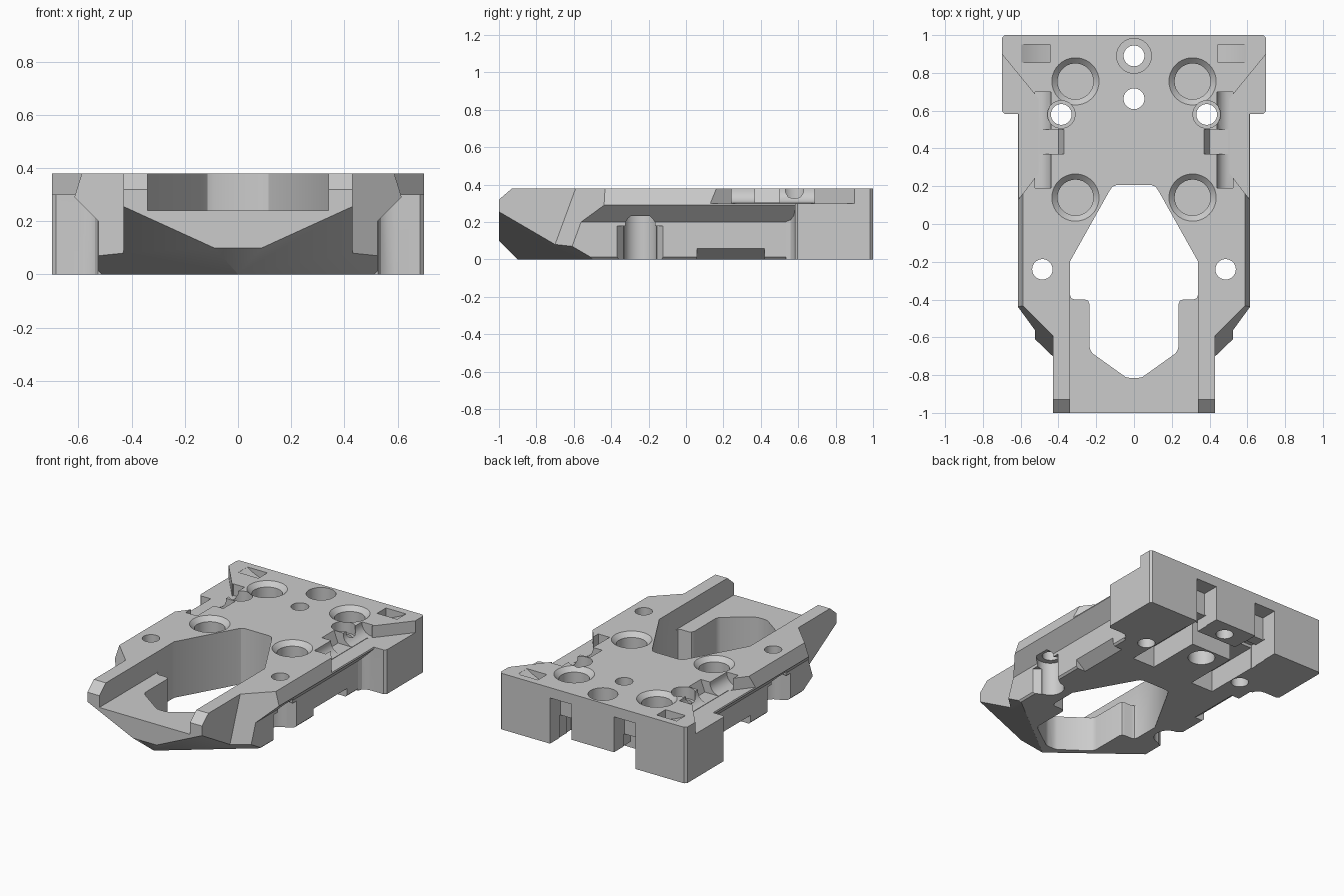
import bpy, bmesh, math

cube = bpy.data.objects.get("Cube")
if cube:
    bpy.data.objects.remove(cube, do_unlink=True)

grey = bpy.data.materials.new("plain grey")
grey.use_nodes = True
grey.diffuse_color = (0.6, 0.6, 0.6, 1)
grey.node_tree.nodes["Principled BSDF"].inputs["Base Color"].default_value = (0.6, 0.6, 0.6, 1)


def solid(name, ring_a, ring_b):
    """Closed solid between two rings of matching points."""
    bm = bmesh.new()
    a = [bm.verts.new(p) for p in ring_a]
    b = [bm.verts.new(p) for p in ring_b]
    bm.faces.new(a)
    bm.faces.new(b)
    for i in range(len(a)):
        j = (i + 1) % len(a)
        bm.faces.new((a[i], a[j], b[j], b[i]))
    bmesh.ops.recalc_face_normals(bm, faces=bm.faces)
    mesh = bpy.data.meshes.new(name)
    bm.to_mesh(mesh)
    bm.free()
    mesh.materials.append(grey)
    ob = bpy.data.objects.new(name, mesh)
    bpy.context.collection.objects.link(ob)
    return ob


def prism(name, pts, lo, hi, axis="z"):
    place = {"z": lambda u, v, w: (u, v, w),
             "y": lambda u, v, w: (u, w, v),
             "x": lambda u, v, w: (w, u, v)}[axis]
    return solid(name, [place(u, v, lo) for u, v in pts],
                 [place(u, v, hi) for u, v in pts])


def box(name, x, y, z):
    return prism(name, [(x[0], y[0]), (x[1], y[0]), (x[1], y[1]), (x[0], y[1])], *z)


def cone(name, x, y, r0, r1, lo, hi, n=40):
    def ring(r, z):
        return [(x + r * math.cos(math.tau * i / n), y + r * math.sin(math.tau * i / n), z)
                for i in range(n)]
    return solid(name, ring(r0, lo), ring(r1, hi))


def combine(target, tool, operation="DIFFERENCE"):
    mod = target.modifiers.new("combine", "BOOLEAN")
    mod.operation = operation
    mod.solver = "EXACT"
    mod.object = tool
    bpy.context.view_layer.objects.active = target
    bpy.ops.object.modifier_apply(modifier=mod.name)
    bpy.data.objects.remove(tool, do_unlink=True)


def mirrored(pts):
    return pts + [(-x, y) for x, y in reversed(pts)]


def sided(pts, s):
    return [(s * p[0],) + tuple(p[1:]) for p in pts]


def below(name, height):
    """Everything under a sloping plane z = height(x, y)."""
    corners = [(-1, -1.3), (1, -1.3), (1, 0.6), (-1, 0.6)]
    return solid(name, [(x, y, -3) for x, y in corners],
                 [(x, y, height(x, y)) for x, y in corners])


# Main body: narrow base flaring to a wide deck
body = prism("carriage_body", mirrored([(0.513, 0), (0.525, 0.012), (0.525, 0.2),
                                        (0.615, 0.29), (0.587, 0.38)]), -1, 0.7, "y")

# Wider rear head with eased corners
head = prism("rear_head", mirrored([(0.5, 0.53), (0.527, 0.535), (0.537, 0.56), (0.56, 0.577),
                                    (0.59, 0.582), (0.685, 0.582), (0.7, 0.597), (0.7, 0.985),
                                    (0.685, 1)]), 0, 0.38)
combine(body, head, "UNION")

# Bow: angled shoulders, then a keel formed by three sloping planes
for s in (1, -1):
    def shoulder(z):
        shift = (z - 0.38) * 0.367
        return sided([(0.43, -0.59 + shift, z), (0.93, -0.09 + shift, z),
                      (0.93, -1.3, z), (0.43, -1.3, z)], s)
    combine(body, solid("shoulder_cut", shoulder(-0.1), shoulder(0.5)))
    combine(body, below("keel_side_cut",
                        lambda x, y: 0.1 + 0.456 * (s * x - 0.09) - 0.583 * (y + 1)))
combine(body, below("keel_front_cut", lambda x, y: -0.9 - y))

# Front trough and chamfered rail ends
combine(body, box("trough_cut", (-0.34, 0.34), (-1.2, -0.37), (0.24, 0.6)))
combine(body, prism("rail_end_cut", [(-1.1, 0.214), (-1.1, 0.6), (-0.73, 0.6), (-0.93, 0.38),
                                     (-1, 0.32)], -0.8, 0.8, "x"))

# Central window
combine(body, prism("window_cut", mirrored([
    (0.02, -0.815), (0.045, -0.81), (0.22, -0.685), (0.232, -0.665), (0.235, -0.65),
    (0.235, -0.425), (0.243, -0.407), (0.26, -0.4), (0.315, -0.4), (0.333, -0.392),
    (0.34, -0.37), (0.34, -0.2), (0.13, 0.175), (0.115, 0.197), (0.09, 0.207)]), -0.2, 0.7))

for s in (1, -1):
    # Scooped screw clearances breaking out of the lower sides
    combine(body, cone("screw_scoop", s * 0.485, -0.245, 0.088, 0.088, -0.1, 0.232))
    combine(body, prism("scoop_flare_cut", sided([(0.48, -0.335), (0.48, -0.155), (0.535, -0.115),
                                                  (0.535, -0.375)], s), -0.1, 0.18))
    # Stepped side ledges on the deck
    combine(body, prism("ledge_cut", sided([(0.505, 0.662), (0.72, 0.925), (0.9, 0.925),
                                            (0.9, 0.1), (0.635, 0.1), (0.505, 0.27)], s), 0.3, 0.6))
    combine(body, prism("ledge_cove_cut", sided([(0.44, 0.6), (0.44, 0.36), (0.45, 0.335),
                                                 (0.467, 0.317), (0.49, 0.305), (0.525, 0.3),
                                                 (0.525, 0.6)], s), 0.19, 0.7, "y"))
    combine(body, prism("ledge_notch_cut", sided([(0.365, 0.6), (0.37, 0.381), (0.4, 0.302),
                                                  (0.5, 0.302), (0.5, 0.6)], s), 0.37, 0.5, "y"))
    # Small sloping pockets in the rear corners
    combine(body, prism("corner_pocket_cut", sided([(0.445, 0.6), (0.445, 0.315), (0.5, 0.33),
                                                    (0.56, 0.357), (0.595, 0.379),
                                                    (0.595, 0.6)], s), 0.855, 0.95, "y"))
    # Sloping relief under the lower side
    def relief(y):
        return sided([(0.44, y, -0.01), (0.54, y, 0.07), (0.54, y, -0.01)], s)
    combine(body, solid("side_relief_cut", relief(0.06), relief(0.42)))
    # Underside channels, opening through the rear face
    combine(body, box("channel_cut", sorted((s * 0.155, s * 0.325)), (0.38, 0.9), (-0.1, 0.15)))
    combine(body, box("rear_slot_cut", sorted((s * 0.16, s * 0.32)), (0.885, 1.1), (-0.1, 0.31)))

# Shallow rear recess and cross groove underneath
combine(body, box("rear_recess_cut", (-0.318, 0.318), (0.78, 1.1), (-0.1, 0.07)))
combine(body, box("cross_groove_cut", (-0.33, 0.33), (0.76, 0.81), (-0.1, 0.17)))

# Through holes and counterbores
combine(body, cone("rear_hole", 0, 0.89, 0.055, 0.055, -0.2, 0.7))
combine(body, cone("rear_counterbore", 0, 0.89, 0.092, 0.092, 0.28, 0.7))
combine(body, cone("centre_hole", 0, 0.663, 0.055, 0.055, -0.2, 0.7))
combine(body, cone("centre_hole_recess", 0, 0.663, 0.085, 0.085, -0.2, 0.1))
for s in (1, -1):
    combine(body, cone("side_hole", s * 0.385, 0.58, 0.055, 0.055, -0.2, 0.7))
    combine(body, cone("side_counterbore", s * 0.385, 0.58, 0.073, 0.073, 0.303, 0.7))
    combine(body, cone("scoop_hole", s * 0.485, -0.24, 0.054, 0.054, 0.1, 0.7))
    for y in (0.14, 0.755):
        combine(body, cone("round_seat", s * 0.31, y, 0.095, 0.095, 0.27, 0.6))
        combine(body, cone("round_seat_bevel", s * 0.31, y, 0.095, 0.155, 0.35, 0.41))

# Crisp edges with smooth round holes
bpy.ops.object.select_all(action="DESELECT")
body.select_set(True)
bpy.context.view_layer.objects.active = body
bpy.ops.object.shade_smooth_by_angle(angle=math.radians(30))
